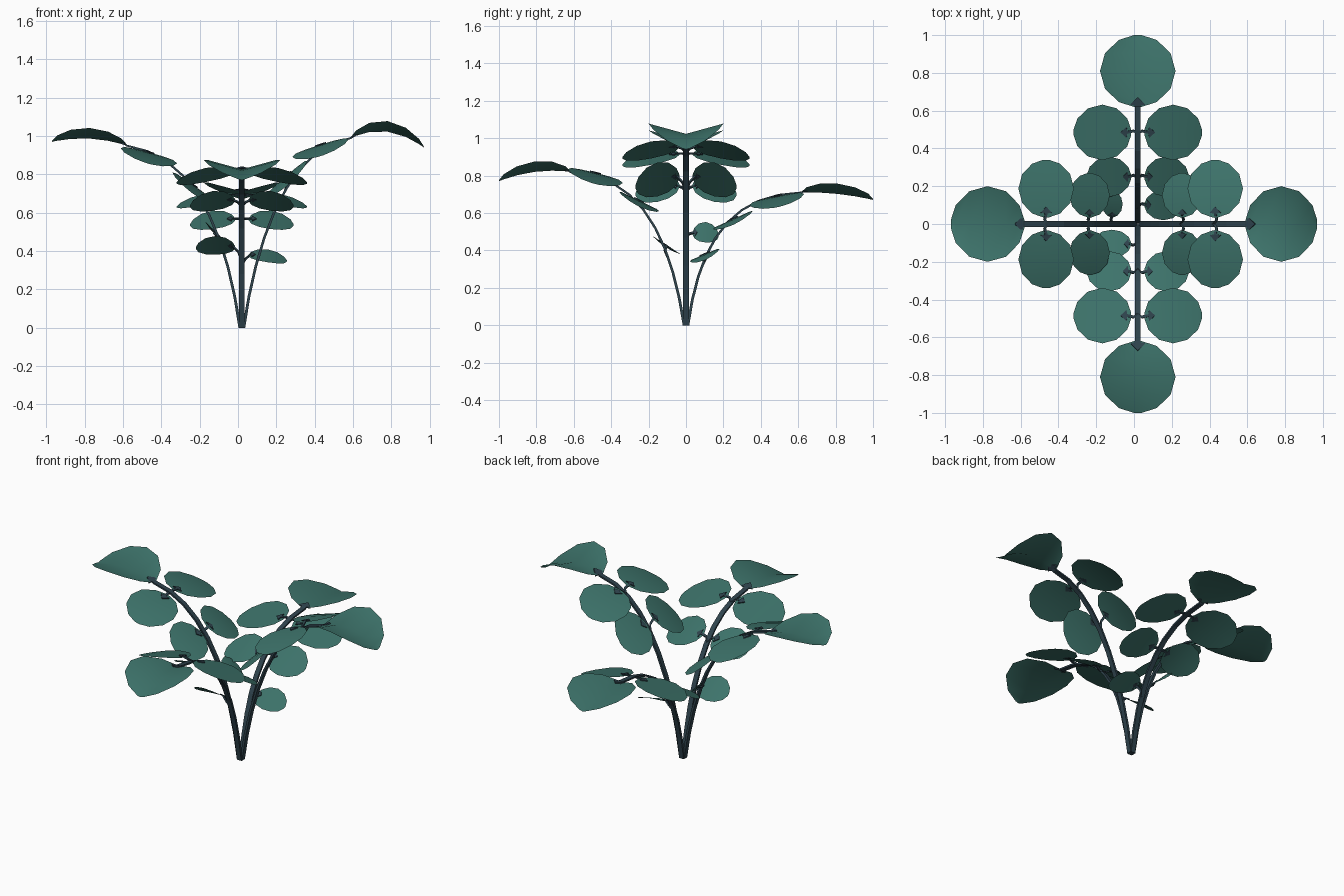
import bpy, bmesh, math
from mathutils import Vector, Matrix
from mathutils.geometry import interpolate_bezier

cube = bpy.data.objects.get("Cube")
if cube:
    bpy.data.objects.remove(cube)


def material(name, rgb):
    mat = bpy.data.materials.new(name)
    mat.use_nodes = True
    mat.diffuse_color = (*rgb, 1)
    mat.node_tree.nodes["Principled BSDF"].inputs["Base Color"].default_value = (*rgb, 1)
    return mat


LEAF = material("leaf green", (.047, .172, .146))
STEM = material("stem slate", (.028, .056, .074))
UP = Vector((0, 0, 1))
ACROSS = Vector((0, 1, 0))


def finish(bm, name, mat, matrix, smooth):
    bm.transform(matrix)
    mesh = bpy.data.meshes.new(name)
    bm.to_mesh(mesh)
    bm.free()
    mesh.materials.append(mat)
    for face in mesh.polygons:
        face.use_smooth = smooth
    bpy.context.collection.objects.link(bpy.data.objects.new(name, mesh))


def leaf(name, base, tip, half, arch, fold, matrix):
    """Twelve-sided sheet from base to tip, arched along and folded across its midrib."""
    bm = bmesh.new()
    rows = []
    steps = 6
    for i in range(steps + 1):
        angle = math.pi * i / steps
        width = max(math.sin(angle), .1)
        mid = base.lerp(tip, (1 - math.cos(angle)) / 2) + UP * arch * math.sin(angle) ** 2
        rows.append([bm.verts.new(mid + (half * v + UP * fold * abs(v)) * width)
                     for v in (-1, 0, 1)])
    for a, b in zip(rows, rows[1:]):
        for i in range(len(a) - 1):
            bm.faces.new((a[i], a[i + 1], b[i + 1], b[i]))
    bm.normal_update()
    if sum(face.normal.z for face in bm.faces) < 0:
        bmesh.ops.reverse_faces(bm, faces=bm.faces[:])
    finish(bm, name, LEAF, matrix, True)


def ribbon(name, path, widths, thickness, side, matrix):
    """Flat four-sided stalk along a path, with a width at each point."""
    side = side.normalized()
    bm = bmesh.new()
    rings = []
    for i, point in enumerate(path):
        along = path[min(i + 1, len(path) - 1)] - path[max(i - 1, 0)]
        up = side.cross(along).normalized()
        thick = thickness * (1 - i / len(path) / 2)
        rings.append([bm.verts.new(point + (side * widths[i] * a + up * thick * b) / 2)
                      for a, b in ((-1, -1), (1, -1), (1, 1), (-1, 1))])
    for a, b in zip(rings, rings[1:]):
        for i in range(len(a)):
            bm.faces.new((a[i - 1], a[i], b[i], b[i - 1]))
    bm.faces.new(rings[0])
    bm.faces.new(rings[-1])
    bmesh.ops.recalc_face_normals(bm, faces=bm.faces[:])
    finish(bm, name, STEM, matrix, False)


def stem_point(path, distance):
    for a, b in zip(path, path[1:]):
        if a.x <= distance <= b.x:
            return a.lerp(b, (distance - a.x) / (b.x - a.x))
    return path[-1]


def side_leaf(name, path, matrix, s, centre, height, slope, drop, reach, half):
    """Leaf growing sideways from the stem (s = +1 or -1), with a dart-ended stalk."""
    along = Vector((1, 0, slope))
    base = Vector((centre, s * .035, height))
    tip = Vector((centre, s * reach, height - drop))
    leaf(name, base, tip, along * half, .012, 0, matrix)
    start = stem_point(path, centre - .01)
    bend = start.lerp(base, .6) + Vector((.012, 0, .004))
    wing = base.lerp(tip, .07) + UP * .006
    point = base.lerp(tip, .18) + UP * .009
    ribbon(name + "_stalk", [start, bend, wing, wing.lerp(point, .1), point],
           [.014, .014, .014, .06, .003], .01, along, matrix)


# Each branch, a quarter turn apart, as (distance from centre, height):
# stem curve handles and end, end leaf tip and arch, then leaf pairs (distance, height, slope)
BRANCHES = {
    "left": ([(.08, .5), (.26, .95), (.57, .99)], (.95, .94), .058,
             [(.41, .955, .31), (.235, .795, .85)]),
    "back": ([(.07, .42), (.22, .7), (.62, .71)], (1, .67), .012,
             [(.485, .69, .2), (.25, .565, .45)]),
    "right": ([(.08, .5), (.25, .9), (.6, .95)], (.99, .97), .027,
              [(.485, .915, .27), (.255, .745, .7)]),
    "front": ([(.08, .45), (.23, .8), (.62, .82)], (1, .77), .025,
              [(.485, .815, .25), (.25, .665, .48)]),
}

# Single low leaves: distance, height, slope, drop, reach, half width
LOW_LEAVES = {
    "back": (.1, .378, .42, .03, .235, .08),
    "right": (.135, .49, 1, .01, .175, .055),
    "front": (.105, .42, .65, .005, .24, .075),
}

for turn, (name, (curve, leaf_tip, arch, pairs)) in enumerate(BRANCHES.items()):
    matrix = Matrix.Translation((.02, 0, 0)) @ Matrix.Rotation(turn * math.pi / 2, 4, 'Z')
    root = Vector((.01, 0, 0))
    handle_a, handle_b, end = [Vector((d, 0, z)) for d, z in curve]
    path = interpolate_bezier(root, handle_a, handle_b, end, 10)

    # Stem with a dart lying on the end leaf
    wing = end + Vector((.008, 0, .006))
    point = end + Vector((.05, 0, .01 + arch / 3))
    ribbon(name + "_stem", path + [wing, wing.lerp(point, .1), point],
           [.03] * len(path) + [.03, .08, .004], .015, ACROSS, matrix)

    # Folded end leaf
    tip = Vector((leaf_tip[0], 0, leaf_tip[1]))
    leaf(name + "_end_leaf", end, tip, ACROSS * .2, arch, .055, matrix)

    # Paired leaves, larger near the end of the branch
    upper, lower = pairs
    for s, hand in ((-1, "a"), (1, "b")):
        side_leaf(f"{name}_upper_leaf_{hand}", path, matrix, s, *upper, .06, .34, .147)
        side_leaf(f"{name}_lower_leaf_{hand}", path, matrix, s, *lower,
                  lower[-1] * .065, .27, .107)

    # Single small leaf
    if name in LOW_LEAVES:
        side_leaf(name + "_small_leaf", path, matrix, -1, *LOW_LEAVES[name])
